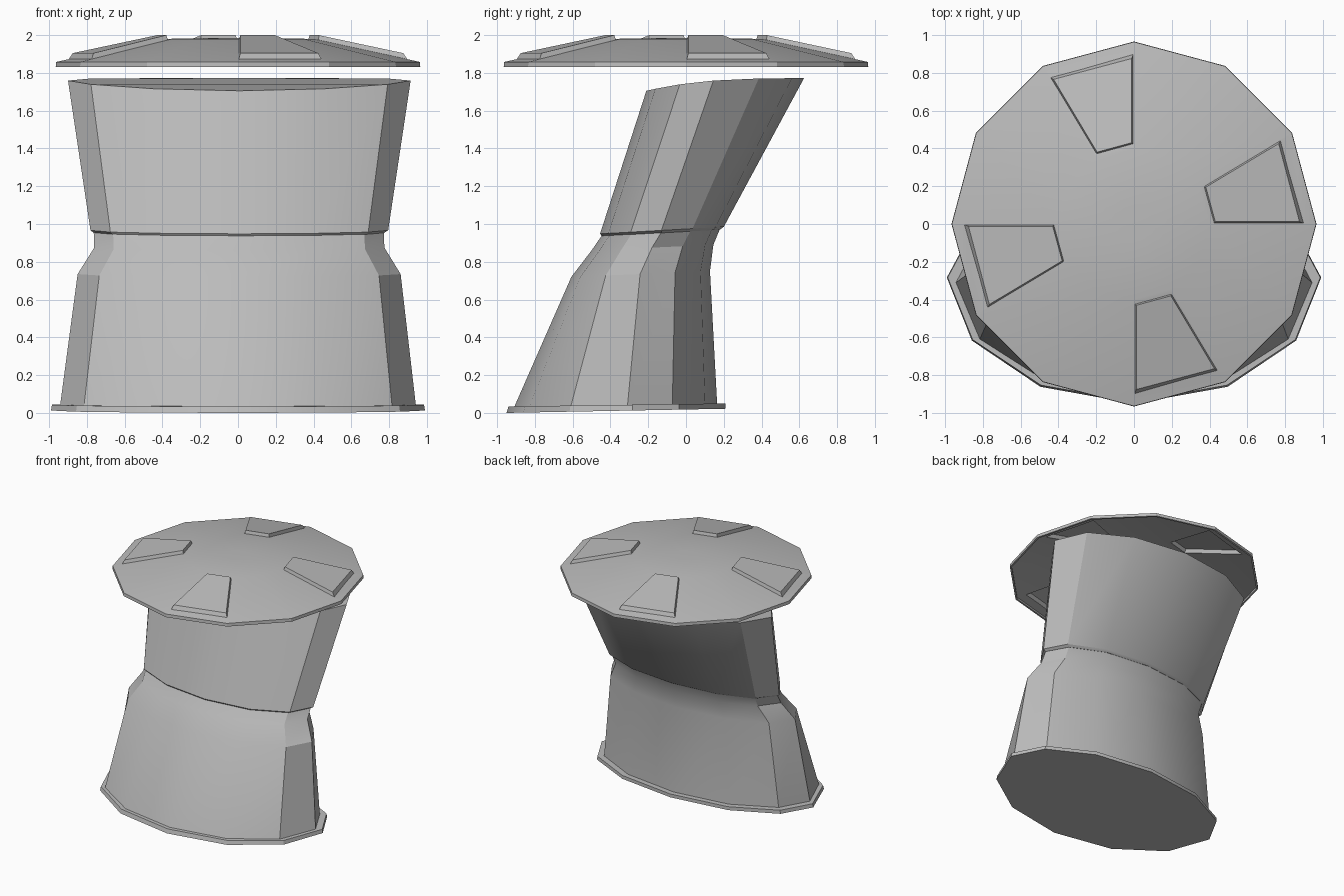
import bpy, bmesh, math

if "Cube" in bpy.data.objects:
    bpy.data.objects.remove(bpy.data.objects["Cube"])

grey = bpy.data.materials.new("light grey")
grey.diffuse_color = (0.5, 0.5, 0.5, 1)
grey.use_nodes = True
grey.node_tree.nodes["Principled BSDF"].inputs["Base Color"].default_value = grey.diffuse_color
SIDES = 12


def finish(name, bm):
    bmesh.ops.recalc_face_normals(bm, faces=bm.faces)
    mesh = bpy.data.meshes.new(name)
    bm.to_mesh(mesh)
    bm.free()
    mesh.materials.append(grey)
    obj = bpy.data.objects.new(name, mesh)
    bpy.context.collection.objects.link(obj)
    return obj


def activate(obj):
    bpy.ops.object.select_all(action='DESELECT')
    obj.select_set(True)
    bpy.context.view_layer.objects.active = obj


def smooth(obj, degrees=25):
    activate(obj)
    bpy.ops.object.shade_smooth_by_angle(angle=math.radians(degrees))


def oval(rx, y_mid, y_front, y_back, z_front, z_back, power=1, cx=0.0):
    """Twelve-sided oval whose front and back depths differ, with a tilted rim."""
    pts = []
    for i in range(SIDES):
        a = 2 * math.pi * i / SIDES
        s = math.sin(a)
        y = y_mid + s * ((y_back - y_mid) if s > 0 else (y_mid - y_front))
        t = max(0.0, (y_back - y) / (y_back - y_front))
        pts.append((cx + rx * math.cos(a), y, z_back + (z_front - z_back) * t ** power))
    return pts


def loft(bm, rings):
    """Skin a stack of equal rings and cap both ends."""
    rows = [[bm.verts.new(p) for p in ring] for ring in rings]
    for a, b in zip(rows, rows[1:]):
        n = len(a)
        for i in range(n):
            bm.faces.new((a[i], a[(i + 1) % n], b[(i + 1) % n], b[i]))
    bm.faces.new(rows[0][::-1])
    bm.faces.new(rows[-1])


# Base flange
bm = bmesh.new()
loft(bm, [oval(0.99, -0.283, -0.95, 0.21, 0.0, 0.022),
          oval(0.985, -0.283, -0.94, 0.21, 0.034, 0.05)])
smooth(finish("base_flange", bm))

# Lower body, tapering into the neck
bm = bmesh.new()
loft(bm, [oval(0.942, -0.31, -0.91, 0.165, 0.03, 0.045),
          oval(0.855, -0.243, -0.607, 0.127, 0.72, 0.75, cx=0.006),
          oval(0.768, -0.18, -0.50, 0.145, 0.86, 0.89, cx=0.007),
          oval(0.768, -0.13, -0.445, 0.18, 0.94, 0.975, cx=0.004)])
smooth(finish("lower_body", bm))

# Upper body, leaning back and flaring
bm = bmesh.new()
loft(bm, [oval(0.768, -0.13, -0.445, 0.18, 0.935, 0.97, cx=0.005),
          oval(0.788, -0.13, -0.455, 0.20, 0.948, 0.985, cx=0.007),
          oval(0.907, 0.145, -0.21, 0.625, 1.705, 1.772, 3, cx=0.007)])
smooth(finish("upper_body", bm))


# Shallow lid
def circle(r, z):
    return oval(r, 0, -r, r, z, z)


bm = bmesh.new()
loft(bm, [circle(0.965, 1.832), circle(0.963, 1.858), circle(0.40, 1.98), circle(0.08, 1.985)])
lid = finish("lid", bm)

# Four raised wedge pads around the lid
foot = [(0, -0.91), (0, -0.42), (0.20, -0.365), (0.45, -0.78)]
crown = [(0.012, -0.875), (0.012, -0.43), (0.195, -0.38), (0.425, -0.765)]
bm = bmesh.new()
for k in range(4):
    c, s = (1, 0, -1, 0)[k], (0, 1, 0, -1)[k]

    def turned(pts, z_inner, r_inner):
        return [(x * c - y * s, x * s + y * c,
                 z_inner - 0.213 * (math.hypot(x, y) - r_inner)) for x, y in pts]

    loft(bm, [turned(foot, 1.96, 0.40), turned(crown, 2.0, 0.427)])
pads = finish("lid_pads", bm)

# Merge the pads into the lid, then hollow it from below
activate(lid)
union = lid.modifiers.new("pads", 'BOOLEAN')
union.operation = 'UNION'
union.solver = 'EXACT'
union.object = pads
bpy.ops.object.modifier_apply(modifier=union.name)
bpy.data.objects.remove(pads)

bm = bmesh.new()
bm.from_mesh(lid.data)
bm.normal_update()
base = [f for f in bm.faces if f.normal.z < -0.9]
bmesh.ops.delete(bm, geom=base, context='FACES')
bm.to_mesh(lid.data)
bm.free()

shell = lid.modifiers.new("shell", 'SOLIDIFY')
shell.thickness = 0.015
shell.offset = -1
activate(lid)
bpy.ops.object.modifier_apply(modifier=shell.name)
smooth(lid)
